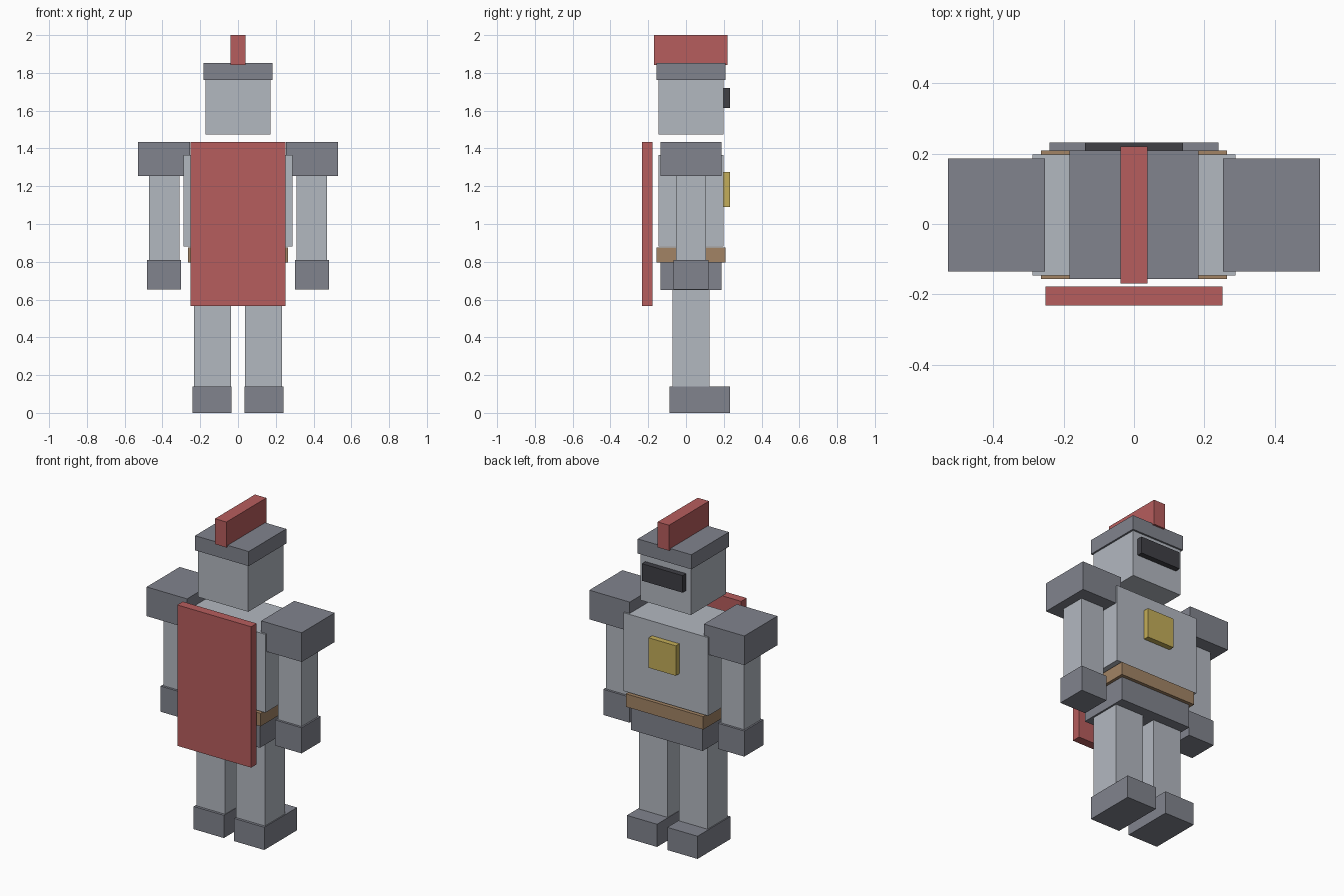
import bpy
import bmesh
from mathutils import Vector

if "Cube" in bpy.data.objects:
    bpy.data.objects.remove(bpy.data.objects["Cube"])


def material(name, rgb):
    mat = bpy.data.materials.new(name)
    mat.diffuse_color = (*rgb, 1)
    mat.use_nodes = True
    mat.node_tree.nodes["Principled BSDF"].inputs["Base Color"].default_value = mat.diffuse_color
    return mat


STEEL = material("steel", (0.45, 0.48, 0.53))
DARK = material("dark_steel", (0.22, 0.23, 0.27))
RED = material("red_cloth", (0.47, 0.11, 0.11))
LEATHER = material("leather", (0.36, 0.23, 0.13))
GOLD = material("gold", (0.55, 0.42, 0.10))
BLACK = material("visor_black", (0.05, 0.05, 0.06))


def box(name, x, y, z, mat):
    """Axis-aligned box from (min, max) ranges."""
    lo, hi = Vector((x[0], y[0], z[0])), Vector((x[1], y[1], z[1]))
    bm = bmesh.new()
    bmesh.ops.create_cube(bm, size=1)
    bmesh.ops.scale(bm, vec=hi - lo, verts=bm.verts)
    mesh = bpy.data.meshes.new(name)
    bm.to_mesh(mesh)
    bm.free()
    mesh.materials.append(mat)
    obj = bpy.data.objects.new(name, mesh)
    obj.location = (lo + hi) / 2
    bpy.context.collection.objects.link(obj)
    return obj


def centred(name, half_x, y, z, mat):
    return box(name, (-half_x, half_x), y, z, mat)


def pair(name, x, y, z, mat):
    box(name + "_right", x, y, z, mat)
    box(name + "_left", (-x[1], -x[0]), y, z, mat)


def around(half, mid=0.026):
    """Depth range about the body's middle plane."""
    return (mid - half, mid + half)


# Legs and feet
pair("boot", (0.035, 0.241), (-0.088, 0.232), (0, 0.14), DARK)
pair("leg", (0.038, 0.234), around(0.098), (0.14, 0.655), STEEL)

# Body
centred("hips", 0.245, around(0.162), (0.65, 0.80), DARK)
centred("belt", 0.264, around(0.183), (0.795, 0.875), LEATHER)
centred("torso", 0.289, around(0.172), (0.882, 1.365), STEEL)
centred("chest_plate", 0.093, (0.197, 0.232), (1.09, 1.275), GOLD)

# Arms
pair("shoulder_guard", (0.253, 0.529), around(0.161), (1.255, 1.435), DARK)
pair("arm", (0.311, 0.471), around(0.079), (0.81, 1.257), STEEL)
pair("glove", (0.301, 0.481), around(0.093), (0.652, 0.81), DARK)

# Head and helmet
centred("head", 0.172, around(0.172), (1.473, 1.763), STEEL)
centred("helmet_cap", 0.183, around(0.183), (1.762, 1.852), DARK)
centred("visor_slot", 0.139, (0.197, 0.232), (1.615, 1.72), BLACK)
centred("crest", 0.039, around(0.195), (1.843, 2.0), RED)

# Cape
centred("cape", 0.252, (-0.232, -0.178), (0.566, 1.435), RED)
